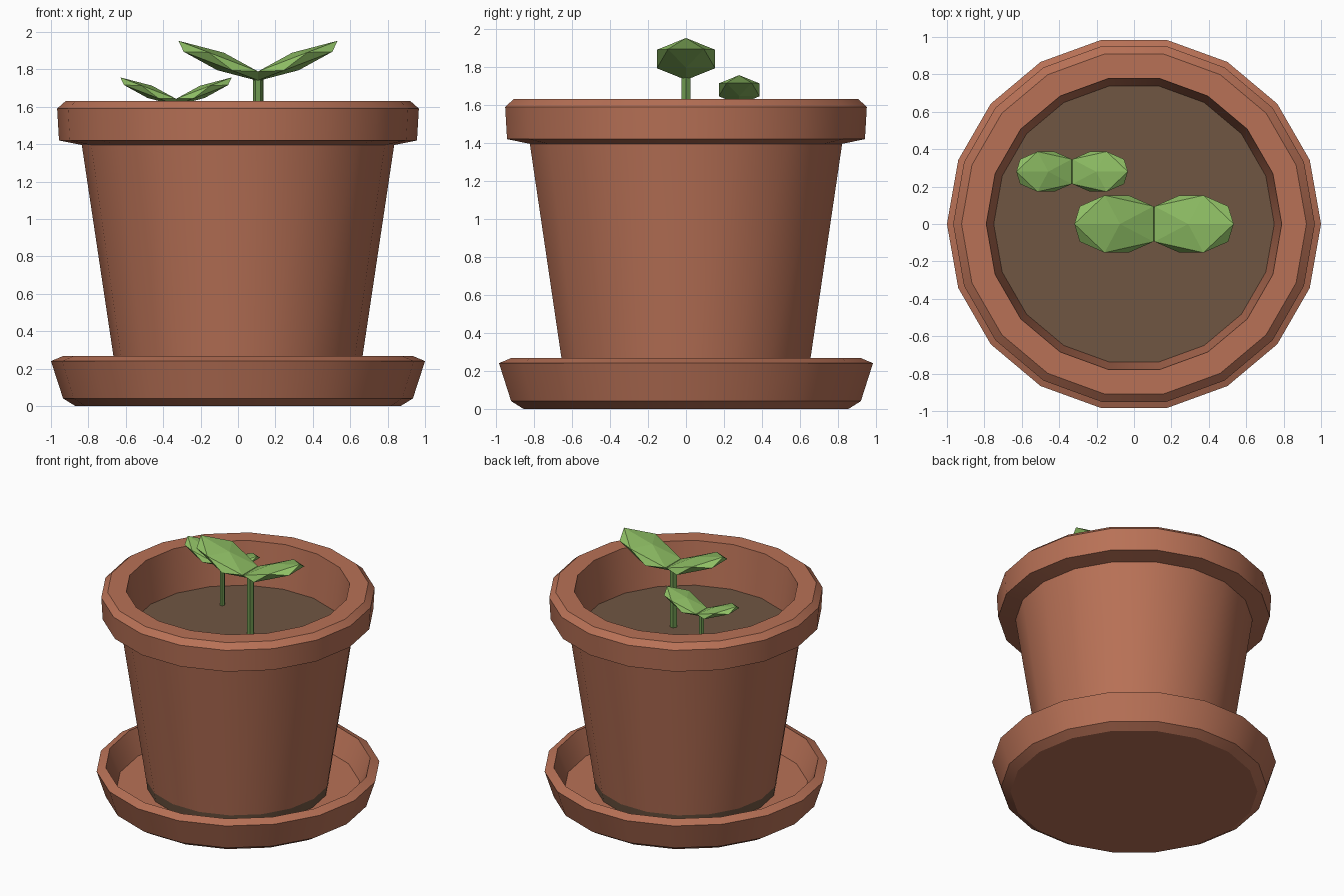
import bpy, bmesh, math
from mathutils import Matrix, Vector

if "Cube" in bpy.data.objects:
    bpy.data.objects.remove(bpy.data.objects["Cube"])

SIDES = 18


def material(name, r, g, b):
    def lin(c):
        c /= 255
        return c / 12.92 if c <= 0.04045 else ((c + 0.055) / 1.055) ** 2.4
    m = bpy.data.materials.new(name)
    m.diffuse_color = (lin(r), lin(g), lin(b), 1)
    m.use_nodes = True
    m.node_tree.nodes["Principled BSDF"].inputs["Base Color"].default_value = m.diffuse_color
    return m


clay = material("terracotta", 184, 113, 86)
earth = material("soil_brown", 112, 86, 66)
leaf_green = material("leaf_green", 142, 190, 100)
stem_green = material("stem_green", 112, 155, 82)


def finish(bm, name, mats, smooth):
    bmesh.ops.recalc_face_normals(bm, faces=bm.faces)
    me = bpy.data.meshes.new(name)
    bm.to_mesh(me)
    bm.free()
    ob = bpy.data.objects.new(name, me)
    bpy.context.collection.objects.link(ob)
    for m in mats:
        me.materials.append(m)
    if smooth:
        bpy.ops.object.select_all(action='DESELECT')
        ob.select_set(True)
        bpy.context.view_layer.objects.active = ob
        bpy.ops.object.shade_smooth_by_angle(angle=math.radians(25))
    return ob


def lathe(name, profile, mats):
    """Revolve (radius, z) points into a closed solid with capped ends."""
    bm = bmesh.new()
    rings = [[bm.verts.new((r * math.cos(math.tau * i / SIDES),
                            r * math.sin(math.tau * i / SIDES), z))
              for i in range(SIDES)] for r, z in profile]
    for a, b in zip(rings, rings[1:]):
        for i in range(SIDES):
            j = (i + 1) % SIDES
            bm.faces.new((a[i], a[j], b[j], b[i]))
    bm.faces.new(rings[0])
    bm.faces.new(rings[-1])
    return finish(bm, name, mats, True)


# Saucer: chamfered foot, flared wall, bevelled lip, sunken floor
lathe("saucer", [(0.87, 0), (0.935, 0.04), (1.0, 0.24), (0.935, 0.267),
                 (0.86, 0.09)], [clay])

# Pot: tapered body, overhanging rim, inner wall down to below the soil
pot = lathe("pot", [(0.64, 0.09), (0.65, 0.16), (0.835, 1.395), (0.957, 1.42),
                    (0.967, 1.59), (0.922, 1.63), (0.79, 1.63), (0.748, 1.28)],
            [clay, earth])
for p in pot.data.polygons:          # soil-stained foot of the pot
    if p.center.z < 0.15:
        p.material_index = 1

# Soil
lathe("soil", [(0.748, 1.27), (0.75, 1.30)], [earth])


# Sprouts: six-sided stem with a mirrored pair of faceted leaves
def sprout(name, x, y, s):
    base = Vector((x, y, 1.30))
    bm = bmesh.new()
    bmesh.ops.create_cone(bm, cap_ends=True, segments=6, radius1=0.028 * s,
                          radius2=0.028 * s, depth=0.48 * s,
                          matrix=Matrix.Translation(base + Vector((0, 0, 0.22 * s)))
                          @ Matrix.Rotation(math.radians(30), 4, 'Z'))
    finish(bm, name + "_stem", [stem_green], False)
    for side, turn in (("right", 0), ("left", math.pi)):
        bm = bmesh.new()
        bmesh.ops.create_icosphere(bm, subdivisions=1, radius=1)
        m = (Matrix.Translation(base) @ Matrix.Rotation(turn, 4, 'Z')
             @ Matrix.Translation((0.2 * s, 0, 0.542 * s))
             @ Matrix.Rotation(math.radians(-21), 4, 'Y')
             @ Matrix.Diagonal((0.28 * s, 0.18 * s, 0.05 * s, 1)))
        bmesh.ops.transform(bm, matrix=m, verts=bm.verts)
        finish(bm, f"{name}_{side}_leaf", [leaf_green], False)


sprout("large_sprout", 0.107, 0, 1.0)
sprout("small_sprout", -0.331, 0.28, 0.7)
